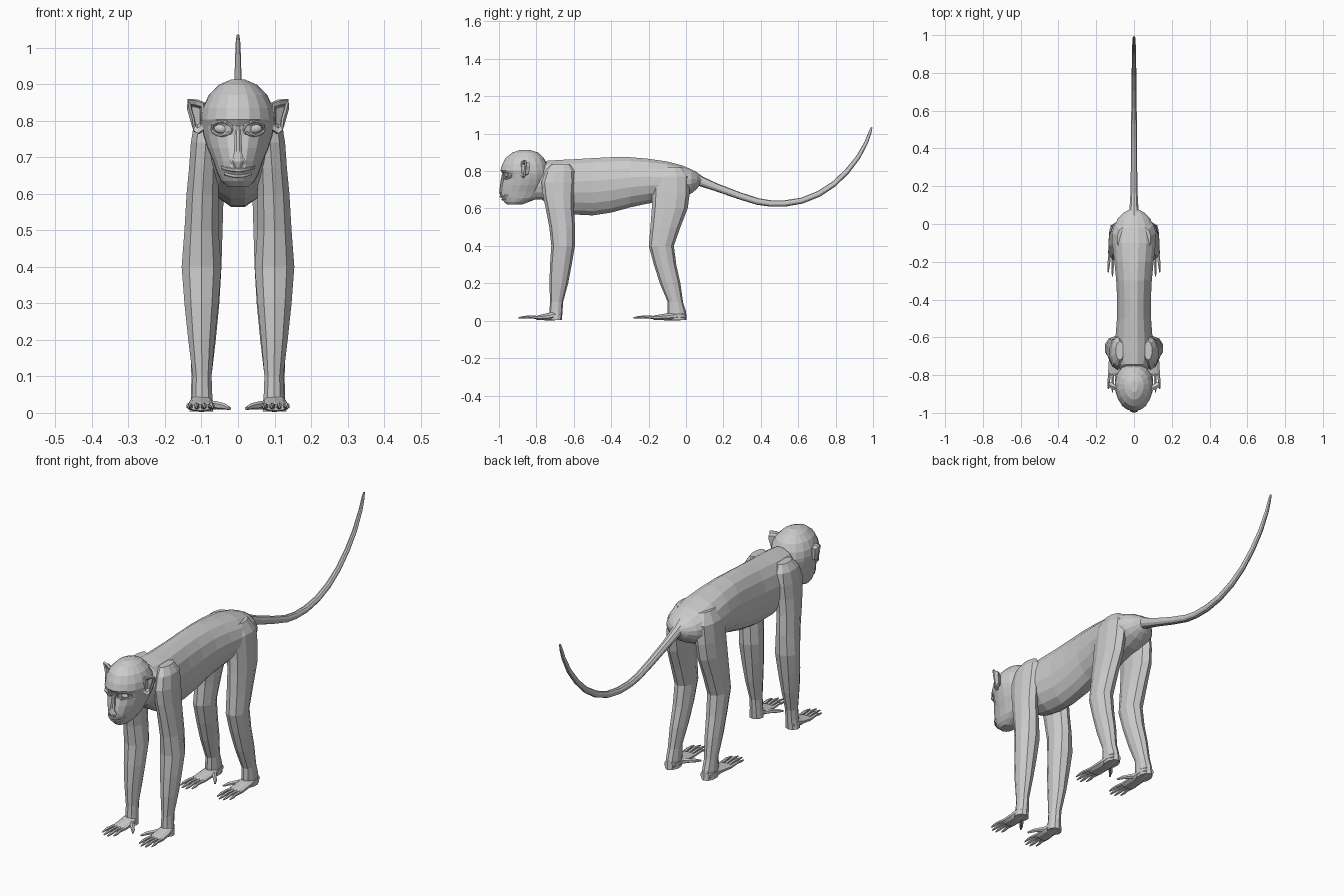
import bpy, bmesh, math
from mathutils import Vector


def finish(name, bm, mirror=False):
    bmesh.ops.recalc_face_normals(bm, faces=bm.faces)
    me = bpy.data.meshes.new(name)
    bm.to_mesh(me)
    bm.free()
    ob = bpy.data.objects.new(name, me)
    bpy.context.collection.objects.link(ob)
    if mirror:
        m = ob.modifiers.new("mirror", 'MIRROR')
        m.use_mirror_merge = False
    return ob


def loft(bm, stations, n=10, normal=None, taper=0.0):
    """Skin elliptical rings (x, y, z, ra, rb); rings face `normal` or the path."""
    pts = [Vector(s[:3]) for s in stations]
    rings = []
    for i, s in enumerate(stations):
        t = Vector(normal) if normal else pts[min(i + 1, len(pts) - 1)] - pts[max(i - 1, 0)]
        t.normalize()
        side = Vector((1, 0, 0))
        side = (side - t * side.dot(t)).normalized()
        up = t.cross(side)
        ring = []
        for k in range(n):
            a = 2 * math.pi * (k + 0.5) / n
            w = s[3] * math.cos(a) * (1 + taper * math.sin(a))
            ring.append(bm.verts.new(pts[i] + side * w + up * s[4] * math.sin(a)))
        rings.append(ring)
    for r, q in zip(rings, rings[1:]):
        for k in range(n):
            bm.faces.new((r[k], r[(k + 1) % n], q[(k + 1) % n], q[k]))
    bm.faces.new(rings[0])
    bm.faces.new(rings[-1][::-1])


def part(name, stations, n=10, normal=None, taper=0.0, mirror=False):
    bm = bmesh.new()
    loft(bm, stations, n, normal, taper)
    return finish(name, bm, mirror)


# torso with neck: (y, top, bottom, half width)
torso = [(.08, .77, .735, .02), (.06, .79, .705, .055), (.03, .81, .68, .087),
         (-.02, .832, .655, .11), (-.1, .853, .635, .118), (-.2, .868, .625, .106),
         (-.3, .877, .603, .096), (-.4, .877, .575, .091), (-.5, .872, .56, .092),
         (-.6, .866, .565, .1), (-.68, .862, .585, .102), (-.745, .857, .625, .088),
         (-.77, .83, .645, .074), (-.85, .82, .648, .06)]
part("torso", [(0, y, (a + b) / 2, w, (a - b) / 2) for y, a, b, w in torso],
     16, normal=(0, 1, 0))

# head: (z, front y, back y, half width)
skull = [(.912, -.89, -.83, .02), (.898, -.93, -.79, .052), (.87, -.965, -.76, .08),
         (.835, -.983, -.742, .097), (.803, -.992, -.735, .102), (.785, -.98, -.735, .1),
         (.76, -.976, -.738, .095), (.725, -.985, -.745, .084), (.69, -.992, -.76, .069),
         (.665, -.993, -.775, .06), (.655, -.985, -.79, .057), (.635, -.972, -.84, .046),
         (.62, -.955, -.88, .03)]
head = part("head", [(0, (f + b) / 2, z, w, (b - f) / 2) for z, f, b, w in skull],
            18, normal=(0, 0, 1), taper=.08)
bpy.context.view_layer.update()


def face_y(x, z):
    """Depth of the face surface at (x, z)."""
    return head.ray_cast(Vector((x, -2, z)), Vector((0, 1, 0)))[1].y


# eyeballs and lids
bm = bmesh.new()
bmesh.ops.create_uvsphere(bm, u_segments=12, v_segments=8, radius=1)
for v in bm.verts:
    v.co = Vector((.044 + v.co.x * .022, face_y(.044, .778) + .004 + v.co.y * .012,
                   .778 + v.co.z * .013))
finish("eyes", bm, True)
for name, sgn, h in (("upper_eyelids", 1, .021), ("lower_eyelids", -1, .017)):
    lid = []
    for i in range(7):
        a = math.pi * i / 6
        x, z = .044 - .027 * math.cos(a), .777 + sgn * h * math.sin(a)
        lid.append((x, face_y(x, z), z, .005, .005))
    bm = bmesh.new()
    loft(bm, lid, 6, normal=None)
    finish(name, bm, True)

# nose bridge, nostrils and lips
part("nose", [(0, -.978, .785, .008, .006), (0, -.981, .755, .01, .01),
              (0, -.987, .715, .012, .009), (0, -.99, .688, .015, .01),
              (0, -.988, .672, .009, .006)], 8, normal=(0, 0, 1))
part("nostrils", [(.012, -.985, .702, .005, .006), (.015, -.987, .688, .007, .008),
                  (.009, -.988, .672, .005, .006)], 6, normal=(0, 0, 1), mirror=True)
for name, z0, w in (("upper_lip", .664, .046), ("lower_lip", .648, .038)):
    part(name, [(x * w, face_y(x * w, z0 + .008 * x * x), z0 + .008 * x * x, .006, .006)
                for x in (-1, -.7, -.35, 0, .35, .7, 1)], 6, normal=(1, .001, 0))

# ears: dished outline with thickness
outline = [(.092, .848), (.112, .856), (.138, .858), (.137, .833), (.128, .803),
           (.122, .772), (.108, .764), (.092, .775)]
cx, cz = .112, .815
bm = bmesh.new()
rows = []
for s, dy in ((1, 0), (.75, .004), (.6, .022)):
    rows.append([bm.verts.new((cx + (x - cx) * s, -.878 + (x - .092) * .4 + dy, cz + (z - cz) * s))
                 for x, z in outline])
for r, q in zip(rows, rows[1:]):
    for k in range(8):
        bm.faces.new((r[k], r[(k + 1) % 8], q[(k + 1) % 8], q[k]))
bm.faces.new(rows[-1])
ear = finish("ears", bm, True)
sol = ear.modifiers.new("thickness", 'SOLIDIFY')
sol.thickness, sol.offset = .01, 0

# limbs, top to bottom
arm = [(.075, -.67, .835, .022, .05), (.083, -.675, .8, .038, .078), (.088, -.683, .74, .043, .09),
       (.093, -.682, .67, .043, .083), (.097, -.675, .6, .046, .075), (.1, -.662, .5, .049, .069),
       (.1, -.657, .4, .057, .063), (.1, -.669, .3, .049, .058), (.1, -.68, .2, .038, .05),
       (.098, -.692, .1, .027, .035), (.098, -.695, .05, .029, .035), (.1, -.698, .004, .034, .034)]
leg = [(.06, -.08, .82, .03, .06), (.072, -.08, .77, .047, .1), (.08, -.08, .68, .048, .1),
       (.085, -.087, .6, .048, .096), (.088, -.11, .5, .048, .08), (.09, -.132, .4, .047, .067),
       (.092, -.112, .3, .043, .06), (.096, -.085, .2, .037, .055), (.1, -.057, .1, .029, .041),
       (.1, -.05, .05, .03, .05), (.1, -.046, .004, .032, .05)]
part("front_legs", arm, 10, normal=(0, 0, 1), mirror=True)
part("hind_legs", leg, 10, normal=(0, 0, 1), mirror=True)


def paw(name, heel, knuckle, tip):
    """Palm, four digits and an inward thumb."""
    bm = bmesh.new()
    mid = (heel + knuckle) / 2
    loft(bm, [(.1, heel, .024, .024, .02), (.1, heel - .03, .028, .032, .026),
              (.1, mid, .022, .036, .02), (.102, knuckle, .016, .037, .013),
              (.104, knuckle - .012, .015, .032, .008)], 10, normal=(0, 1, 0))
    for i, d in enumerate((.018, 0, .003, .022)):
        x, dx = .076 + i * .018, (i - 1.5) * .004
        e = tip + d
        loft(bm, [(x, knuckle + .01, .016, .009, .009),
                  (x + dx * .5, (knuckle + e) / 2, .021, .0075, .0075),
                  (x + dx, e + .025, .018, .0065, .0065),
                  (x + dx, e, .016, .003, .003)], 6, normal=(0, 1, 0))
    loft(bm, [(.085, mid + .015, .022, .014, .014), (.06, mid - .015, .021, .011, .011),
              (.038, mid - .04, .018, .009, .009), (.022, mid - .065, .012, .004, .004)], 6)
    finish(name, bm, True)


paw("hands", -.675, -.79, -.895)
paw("feet", -.005, -.165, -.28)

# tail
part("tail", [(0, .03, .77, .036, .036), (0, .08, .745, .025, .027), (0, .16, .714, .02, .021),
              (0, .28, .67, .018, .019), (0, .38, .638, .017, .018), (0, .45, .627, .016, .017),
              (0, .53, .627, .016, .017), (0, .62, .642, .015, .016), (0, .71, .678, .014, .016),
              (0, .79, .73, .013, .015), (0, .86, .797, .012, .014), (0, .92, .873, .011, .012),
              (0, .965, .955, .009, .01), (0, .985, 1.01, .007, .008),
              (0, .993, 1.034, .004, .004)], 10)
